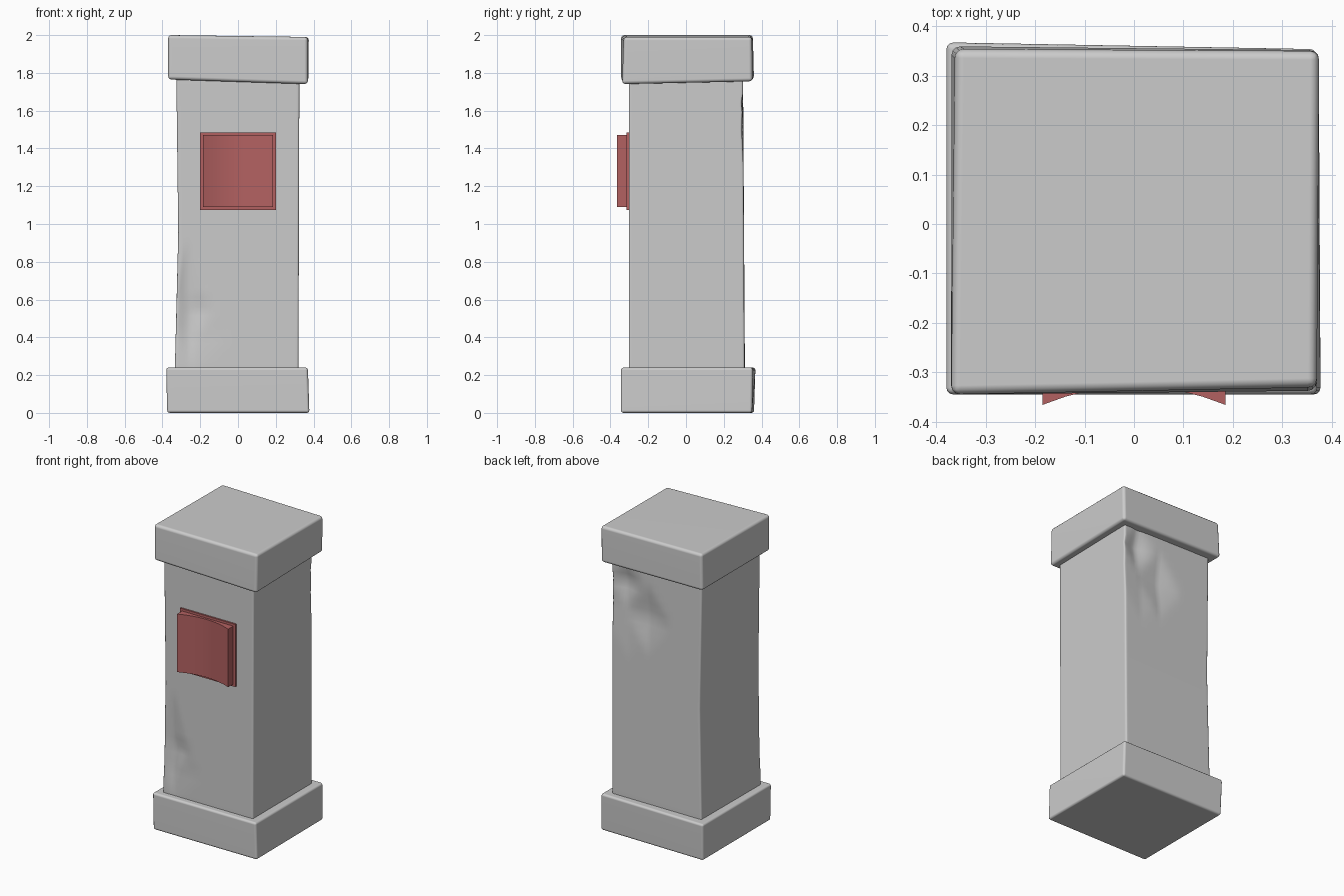
import bpy, bmesh
from mathutils import Vector

if "Cube" in bpy.data.objects:
    bpy.data.objects.remove(bpy.data.objects["Cube"])


def add_object(name, bm):
    bmesh.ops.recalc_face_normals(bm, faces=bm.faces)
    mesh = bpy.data.meshes.new(name)
    bm.to_mesh(mesh)
    bm.free()
    obj = bpy.data.objects.new(name, mesh)
    bpy.context.collection.objects.link(obj)
    return obj


def corner_box(bottom, top):
    """Hexahedron from two rings of four corners."""
    bm = bmesh.new()
    low = [bm.verts.new(p) for p in bottom]
    high = [bm.verts.new(p) for p in top]
    bm.faces.new(low[::-1])
    bm.faces.new(high)
    for i in range(4):
        j = (i + 1) % 4
        bm.faces.new((low[i], low[j], high[j], high[i]))
    return bm


def soften(obj, width):
    bevel = obj.modifiers.new("worn_edges", 'BEVEL')
    bevel.width = width
    bevel.segments = 3
    bevel.limit_method = 'ANGLE'
    bevel.angle_limit = 0.9
    for p in obj.data.polygons:
        p.use_smooth = True
    normals = obj.modifiers.new("flat_shading", 'WEIGHTED_NORMAL')
    normals.keep_sharp = True


# Base slab, slightly crooked
soften(add_object("base", corner_box(
    [(-.375, -.345, 0), (.378, -.345, 0), (.374, .35, 0), (-.375, .36, 0)],
    [(-.38, -.345, .24), (.37, -.345, .24), (.37, .354, .24), (-.38, .368, .24)])), .014)

# Cap slab, slightly crooked
soften(add_object("cap", corner_box(
    [(-.37, -.345, 1.765), (.37, -.338, 1.74), (.372, .352, 1.755), (-.37, .36, 1.765)],
    [(-.37, -.345, 2.0), (.37, -.33, 1.99), (.375, .35, 1.99), (-.362, .354, 2.0)])), .018)

# Shaft with chipped stone on front and back
bm = corner_box(
    [(-.335, -.303, .22), (.32, -.303, .22), (.32, .31, .22), (-.33, .312, .22)],
    [(-.325, -.303, 1.79), (.325, -.303, 1.79), (.325, .302, 1.79), (-.325, .302, 1.79)])
bmesh.ops.subdivide_edges(bm, edges=bm.edges[:], cuts=31, use_grid_fill=True)

# Dents: x, z, half width, half height, depth
front_dents = [(-.26, .58, .10, .36, .022), (-.20, .54, .13, .07, .014),
               (-.24, .42, .20, .20, .008)]
back_dents = [(.23, 1.64, .12, .14, .03), (.06, 1.44, .17, .22, .022),
              (.20, 1.50, .25, .35, .014)]


def depth(x, z, dents):
    return sum(d * max(0, 1 - abs(x - cx) / w - abs(z - cz) / h)
               for cx, cz, w, h, d in dents)


for v in bm.verts:
    x, y, z = v.co
    if y < -.298:
        v.co.y += depth(x, z, front_dents)
    elif y > .295:
        v.co.y -= depth(x, z, back_dents)
    if x < -.3:
        v.co.x += .014 * max(0, 1 - abs(z - .95) / .75)
soften(add_object("shaft", bm), .01)

# Red plaque: thin back plate and block with hollowed front
red = bpy.data.materials.new("red_plaque")
red.diffuse_color = (.45, .12, .12, 1)
red.use_nodes = True
red.node_tree.nodes["Principled BSDF"].inputs["Base Color"].default_value = red.diffuse_color

plate = add_object("plaque_plate", corner_box(
    [(-.2, -.314, 1.075), (.2, -.314, 1.075), (.2, -.295, 1.075), (-.2, -.295, 1.075)],
    [(-.2, -.314, 1.485), (.2, -.314, 1.485), (.2, -.295, 1.485), (-.2, -.295, 1.485)]))

bm = bmesh.new()
steps = 8
outline = [(.185, -.31), (-.185, -.31)]
for i in range(steps + 1):
    t = 2 * i / steps - 1
    outline.append((.185 * t, -.328 - .038 * t * t))
face = bm.faces.new([bm.verts.new((x, y, 1.09)) for x, y in outline])
ext = bmesh.ops.extrude_face_region(bm, geom=[face], use_keep_orig=True)
bmesh.ops.translate(bm, vec=Vector((0, 0, .38)),
                    verts=[g for g in ext["geom"] if isinstance(g, bmesh.types.BMVert)])
block = add_object("plaque_block", bm)

for obj in (plate, block):
    obj.data.materials.append(red)
bpy.ops.object.select_all(action='DESELECT')
block.select_set(True)
bpy.context.view_layer.objects.active = block
bpy.ops.object.shade_smooth_by_angle(angle=.5)
